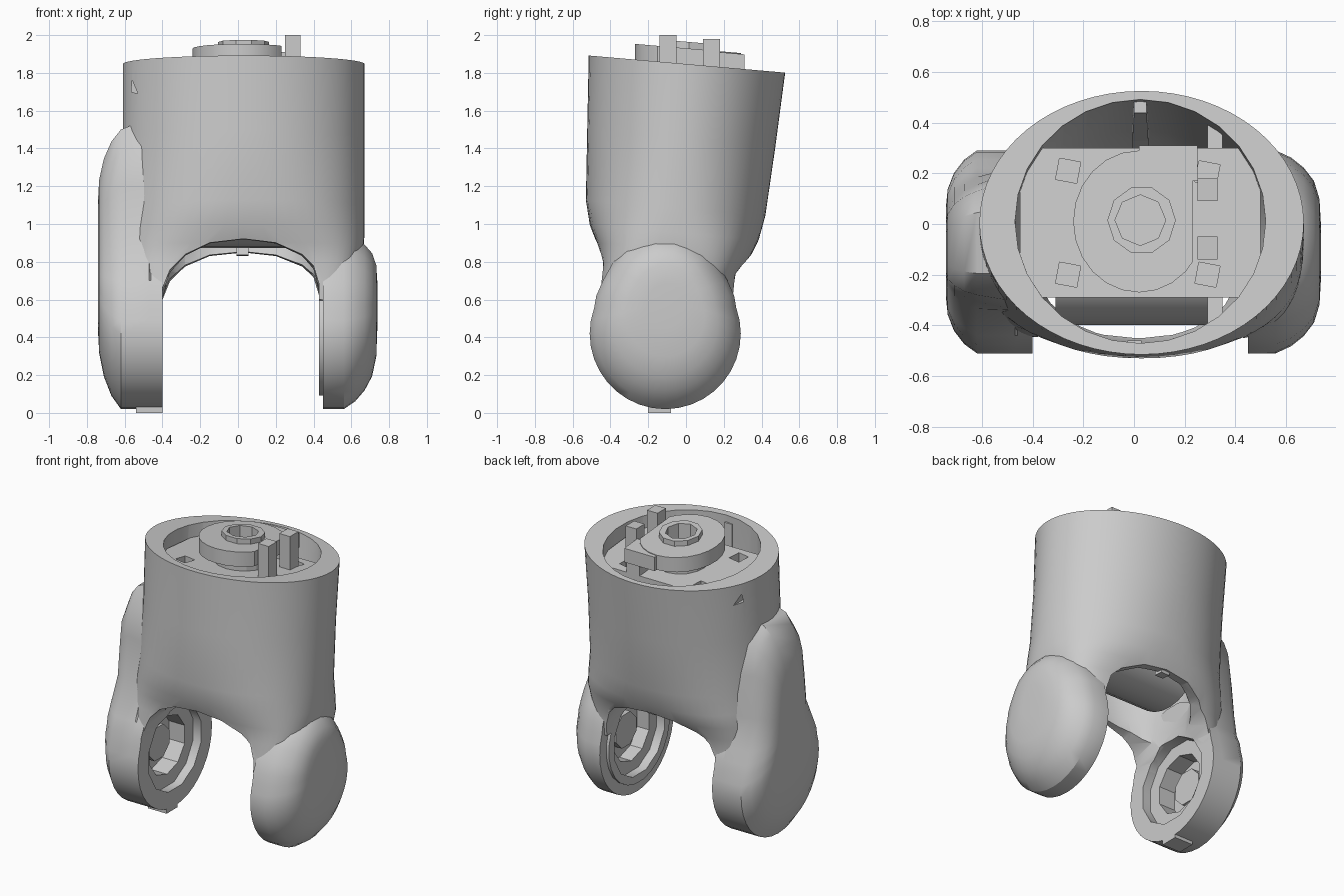
import bpy, bmesh
from math import cos, sin, pi, radians, copysign

cube = bpy.data.objects.get("Cube")
if cube:
    bpy.data.objects.remove(cube, do_unlink=True)

grey = bpy.data.materials.new("plain grey")
grey.use_nodes = True
grey.diffuse_color = (0.6, 0.6, 0.6, 1)
grey.node_tree.nodes["Principled BSDF"].inputs["Base Color"].default_value = (0.6, 0.6, 0.6, 1)

TILT = 0.087    # everything in the barrel slopes down towards the back
JOINT = (-0.11, 0.42)


def skin(name, rings, tilt=0.0):
    """Closed solid through rings that share one point count."""
    bm = bmesh.new()
    rows = [[bm.verts.new((p[0], p[1], p[2] - tilt * p[1])) for p in r] for r in rings]
    n = len(rows[0])
    for a, b in zip(rows, rows[1:]):
        for i in range(n):
            j = (i + 1) % n
            bm.faces.new((a[i], a[j], b[j], b[i]))
    bm.faces.new(rows[0])
    bm.faces.new(rows[-1])
    bmesh.ops.recalc_face_normals(bm, faces=bm.faces)
    mesh = bpy.data.meshes.new(name)
    bm.to_mesh(mesh)
    bm.free()
    mesh.materials.append(grey)
    ob = bpy.data.objects.new(name, mesh)
    bpy.context.collection.objects.link(ob)
    return ob


def oval(z, cx, cy, rx, ry, n, turn, power=2):
    """Ellipse, or a boxier oval for a higher power."""
    pts = []
    for i in range(n):
        c, s = cos(2 * pi * i / n + turn), sin(2 * pi * i / n + turn)
        pts.append((cx + rx * copysign(abs(c) ** (2 / power), c),
                    cy + ry * copysign(abs(s) ** (2 / power), s), z))
    return pts


def tower(name, rows, n, turn=0.0):
    """Upright loft; each row is z, cx, cy, rx, ry and optionally the oval's power."""
    return skin(name, [oval(*r[:5], n, turn, *r[5:]) for r in rows], TILT)


def drum(name, x0, x1, r, n, centre=JOINT, tilt=0.0):
    """Cylinder lying along x."""
    return skin(name, [[(x, centre[0] + r * cos(2 * pi * i / n + pi / n),
                         centre[1] + r * sin(2 * pi * i / n + pi / n)) for i in range(n)]
                       for x in (x0, x1)], tilt)


def box(name, x0, x1, y0, y1, z0, z1, tilt=TILT):
    return skin(name, [[(x0, y0, z), (x1, y0, z), (x1, y1, z), (x0, y1, z)] for z in (z0, z1)], tilt)


def cut(ob, *cutters):
    for c in cutters:
        mod = ob.modifiers.new("cut", "BOOLEAN")
        mod.operation = "DIFFERENCE"
        mod.solver = "EXACT"
        mod.object = c
        c.hide_render = True
        bpy.context.view_layer.objects.active = ob
        bpy.ops.object.modifier_apply(modifier=mod.name)
        bpy.data.objects.remove(c, do_unlink=True)


# Barrel: oval tube that turns boxier below, where it flows into the legs
barrel = tower("barrel", [
    (0.56, 0.02, -0.105, 0.56, 0.355, 6), (0.66, 0.02, -0.098, 0.59, 0.36, 5),
    (0.76, 0.025, -0.088, 0.62, 0.36, 4), (0.86, 0.03, -0.065, 0.635, 0.408, 3),
    (0.95, 0.03, -0.062, 0.64, 0.447, 2.5), (1.08, 0.03, -0.055, 0.64, 0.475, 2.15),
    (1.45, 0.03, -0.025, 0.64, 0.498), (1.847, 0.03, 0.005, 0.64, 0.52)], 64)
bore = tower("bore", [
    (0.50, 0.015, -0.08, 0.40, 0.30, 3), (0.76, 0.015, -0.08, 0.405, 0.32, 3),
    (0.90, 0.015, -0.075, 0.43, 0.385, 2.5), (1.10, 0.025, -0.055, 0.49, 0.425),
    (1.90, 0.025, 0.015, 0.495, 0.485)], 28)
arch_profile = [(-0.40, 0.4), (-0.40, 0.62), (-0.36, 0.72), (-0.28, 0.80), (-0.15, 0.86),
                (0.03, 0.88), (0.20, 0.86), (0.34, 0.80), (0.40, 0.74), (0.43, 0.64), (0.43, 0.4)]
arch = skin("arch", [[(x, y, z) for x, z in arch_profile] for y in (-0.8, 0.8)], TILT)
cut(barrel, bore, arch)
for y0, y1 in ((-0.8, -0.15), (0.12, 0.8)):
    cut(barrel, skin("notch", [[(x, y, z) for x, z in ((-0.56, 1.76), (-0.53, 1.69), (-0.565, 1.70))]
                               for y in (y0, y1)]))


# Legs: round lobe outline with a neck, lofted outwards along x
def outline(neck, lean=0.0):
    arc = [(0.4 * cos(radians(a)), JOINT[1] + 0.4 * sin(radians(a))) for a in range(-200, 21, 10)]
    shoulder = [(0.365, 0.62), (0.33, 0.70)]
    return (arc + shoulder + [(y + lean, z) for y, z in neck]
            + [(lean - y, z) for y, z in reversed(neck)] + [(-y, z) for y, z in reversed(shoulder)])


egg = outline([(0.28, 0.79), (0.22, 0.87), (0.14, 0.92), (0.06, 0.95)])
base = outline([(0.29, 0.92), (0.275, 1.20), (0.24, 1.42), (0.13, 1.56)], 0.045)
slim = outline([(0.26, 0.92), (0.23, 1.20), (0.205, 1.38), (0.12, 1.50)], 0.035)


def leg(name, sections, mid):
    return skin(name, [[(x, JOINT[0] + y * s, mid + (z - mid) * s) for y, z in shape]
                       for x, shape, s in sections])


right_leg = leg("right_leg", [
    (-0.40, egg, 1), (-0.46, egg, 1), (-0.47, base, 1), (-0.62, slim, 1),
    (-0.67, slim, 0.91), (-0.71, slim, 0.78), (-0.735, slim, 0.62), (-0.742, slim, 0.45)], 0.8)
left_leg = leg("left_leg", [
    (0.45, egg, 1), (0.56, egg, 1), (0.62, egg, 0.93), (0.67, egg, 0.83),
    (0.71, egg, 0.70), (0.732, egg, 0.52), (0.738, egg, 0.25)], 0.6)
left_boss = drum("left_joint_ring", 0.43, 0.46, 0.33, 24)

# Stepped joint sockets on the inner faces
for ob in (left_leg, left_boss, barrel):
    cut(ob, drum("wide_socket", 0.30, 0.49, 0.28, 12), drum("deep_socket", 0.30, 0.58, 0.20, 10))
for ob in (right_leg, barrel):
    cut(ob, drum("wide_socket", -0.46, -0.30, 0.29, 12), drum("deep_socket", -0.58, -0.30, 0.20, 10))
drum("left_hub", 0.53, 0.60, 0.12, 8)
drum("right_hub", -0.60, -0.52, 0.12, 8)
box("foot_tab", -0.54, -0.40, -0.20, -0.08, 0.0, 0.05, 0)

# Motor and deck inside the barrel
motor = drum("motor", -0.31, 0.35, 0.34, 28, (-0.06, 1.21), TILT)
box("motor_mount", -0.31, 0.35, -0.29, 0.26, 1.25, 1.65)
deck = box("deck", -0.45, 0.50, -0.29, 0.30, 1.62, 1.76)
for x, y in ((-0.26, 0.21), (-0.26, -0.20), (0.29, 0.20), (0.29, -0.20)):
    cut(deck, tower("screw_hole", [(z, x, y, 0.06, 0.06) for z in (1.68, 1.9)], 4, 0.6))
for y in (-0.34, 0.35):
    box("side_clip", 0.29, 0.35, y - 0.05, y + 0.05, 1.54, 1.70)
tower("back_rib", [(0.86, 0.025, 0.30, 0.045, 0.045), (1.10, 0.025, 0.36, 0.045, 0.045),
                   (1.80, 0.025, 0.47, 0.035, 0.045)], 4, pi / 4)
box("front_tab", -0.025, 0.03, -0.50, -0.46, 1.60, 1.80)

# Turntable on a pedestal, with collar, arm and posts
turntable = tower("turntable", [(z, 0.02, 0.01, 0.26, 0.28) for z in (1.83, 1.93)], 24)
pedestal = tower("pedestal", [(z, 0.02, 0.01, 0.17, 0.17) for z in (1.74, 1.84)], 16)
collar = tower("collar", [(z, 0.03, 0.015, 0.135, 0.135) for z in (1.85, 1.965)], 10)
for ob in (turntable, pedestal, collar):
    cut(ob, tower("hub_hole", [(z, 0.025, 0.015, 0.10, 0.10) for z in (1.70, 2.1)], 8))
cut(turntable, box("side_gap", 0.23, 0.40, -0.20, 0.20, 1.76, 2.1))
box("arm", 0.02, 0.25, 0.17, 0.31, 1.83, 1.925)
box("arm_column", 0.14, 0.24, 0.20, 0.30, 1.72, 1.84)
box("front_post", 0.25, 0.33, -0.14, -0.05, 1.70, 2.0, 0)
box("back_post", 0.25, 0.33, 0.09, 0.18, 1.70, 1.98, 0)

# Smooth curved parts, keep edges crisp
bpy.ops.object.select_all(action="DESELECT")
for ob in (barrel, left_leg, right_leg, left_boss, motor, turntable):
    ob.select_set(True)
bpy.context.view_layer.objects.active = barrel
bpy.ops.object.shade_smooth_by_angle(angle=radians(32))
